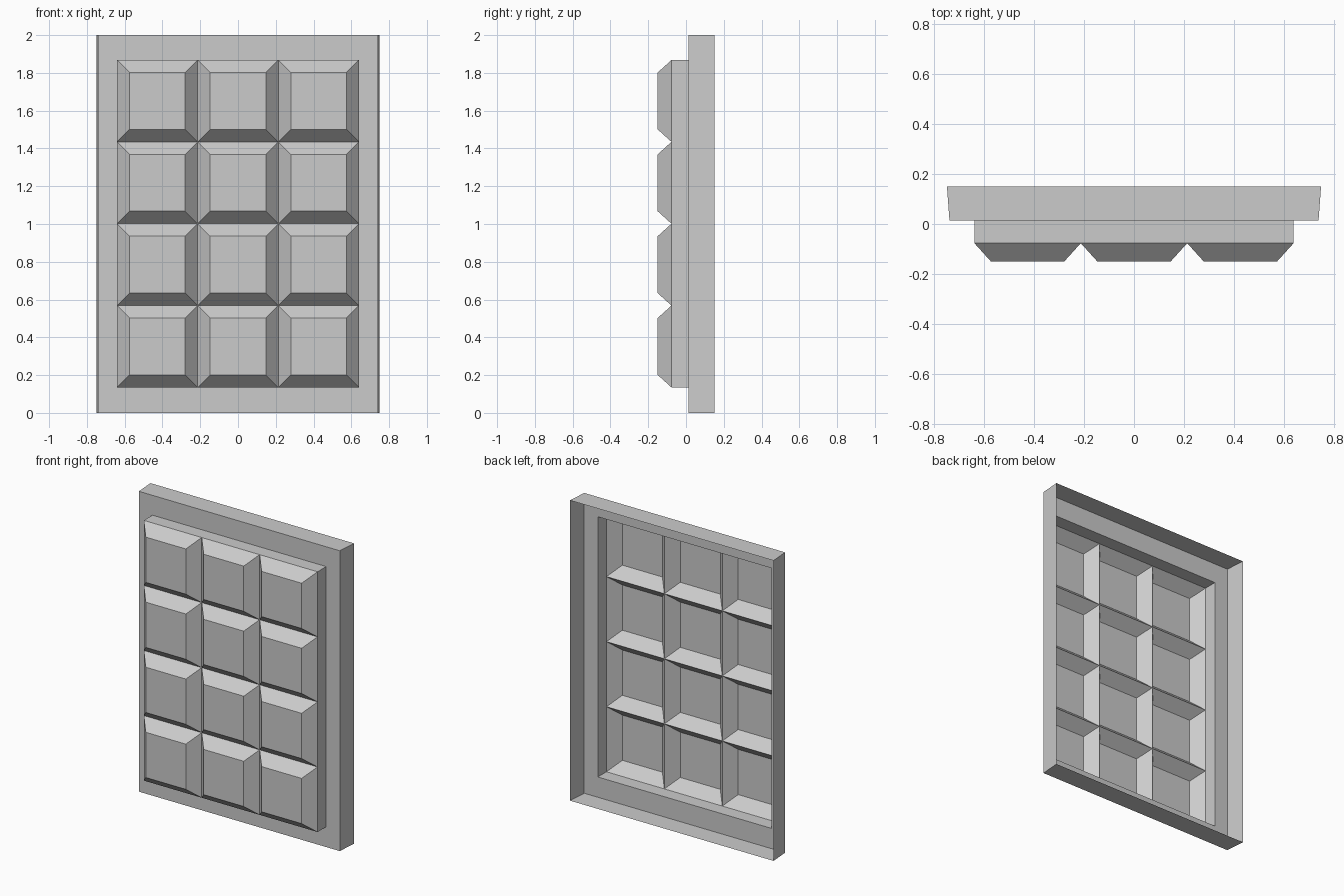
import bpy, bmesh

if "Cube" in bpy.data.objects:
    bpy.data.objects.remove(bpy.data.objects["Cube"])

COLS, ROWS = 3, 4
BX, BZ0, BZ1 = 0.64, 0.135, 1.868      # extents of the raised block
INSET = 0.066                          # bevel width of each segment


def ring(bm, x0, x1, z0, z1, y):
    """Rectangle of vertices, counter-clockwise seen from the front."""
    return [bm.verts.new((x, y, z)) for x, z in
            ((x0, z0), (x1, z0), (x1, z1), (x0, z1))]


def bridge(bm, a, b):
    """Join a rear/outer ring to a front/inner ring with four quads."""
    for i in range(4):
        j = (i + 1) % 4
        bm.faces.new((a[i], a[j], b[j], b[i]))


def finish(bm, name):
    bmesh.ops.remove_doubles(bm, verts=bm.verts, dist=1e-4)
    mesh = bpy.data.meshes.new(name)
    bm.to_mesh(mesh)
    bm.free()
    bpy.context.collection.objects.link(bpy.data.objects.new(name, mesh))


# Rim: thin open-backed tray, front ledge and the step up to the segments
bm = bmesh.new()
rings = [ring(bm, -0.75, 0.75, 0, 2, 0.15),
         ring(bm, -0.74, 0.74, 0, 2, 0.014),
         ring(bm, -BX, BX, BZ0, BZ1, 0.014),
         ring(bm, -BX, BX, BZ0, BZ1, -0.077)]
for a, b in zip(rings, rings[1:]):
    bridge(bm, a, b)
finish(bm, "tray_rim")

# Segments: grid of hollow truncated pyramids
bm = bmesh.new()
w, h = 2 * BX / COLS, (BZ1 - BZ0) / ROWS
for c in range(COLS):
    for r in range(ROWS):
        x, z = -BX + c * w, BZ0 + r * h
        base = ring(bm, x, x + w, z, z + h, -0.077)
        top = ring(bm, x + INSET, x + w - INSET,
                   z + INSET, z + h - INSET, -0.15)
        bridge(bm, base, top)
        bm.faces.new(top)
finish(bm, "bar_segments")
